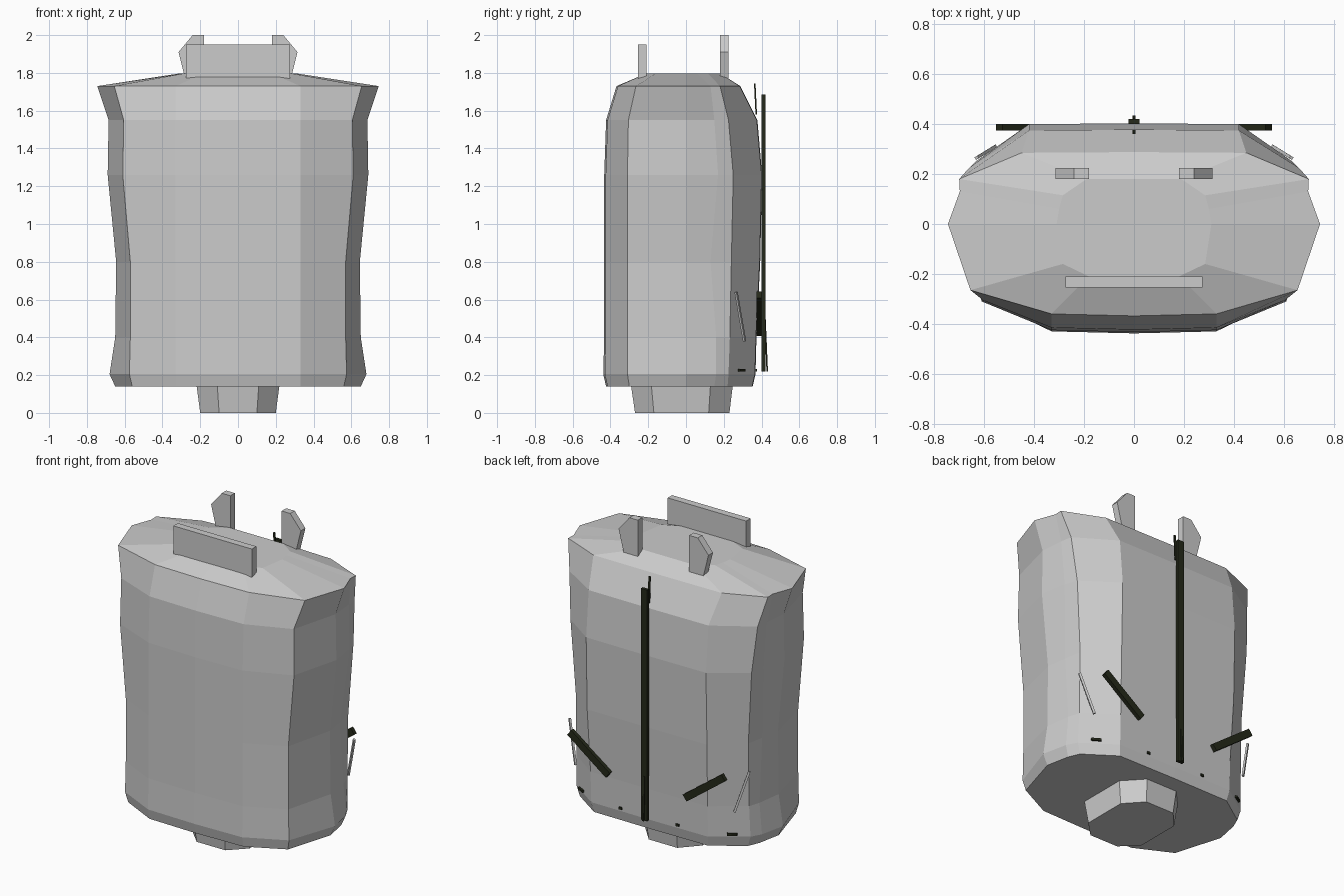
import bpy, bmesh
from mathutils import Vector

if "Cube" in bpy.data.objects:
    bpy.data.objects.remove(bpy.data.objects["Cube"])


def material(name, rgb):
    m = bpy.data.materials.new(name)
    m.diffuse_color = (*rgb, 1)
    m.use_nodes = True
    m.node_tree.nodes["Principled BSDF"].inputs["Base Color"].default_value = m.diffuse_color
    return m


GREY = material("light grey", (0.6, 0.6, 0.6))
DARK = material("dark olive", (0.018, 0.022, 0.01))


def finish(bm, name, mat):
    bmesh.ops.recalc_face_normals(bm, faces=bm.faces)
    me = bpy.data.meshes.new(name)
    bm.to_mesh(me)
    bm.free()
    me.materials.append(mat)
    ob = bpy.data.objects.new(name, me)
    bpy.context.collection.objects.link(ob)
    return ob


def loft(name, rings, mat):
    """Skin a list of closed rings and cap both ends."""
    bm = bmesh.new()
    rows = [[bm.verts.new(p) for p in r] for r in rings]
    n = len(rows[0])
    for a, b in zip(rows, rows[1:]):
        for i in range(n):
            j = (i + 1) % n
            bm.faces.new((a[i], a[j], b[j], b[i]))
    bm.faces.new(rows[0])
    bm.faces.new(rows[-1])
    return finish(bm, name, mat)


def mirrored(half, z):
    """Ring from a half outline that starts and ends on x = 0."""
    left = [(-x, y) for x, y in half[-2:0:-1]]
    return [(x, y, z) for x, y in half + left]


def bar(name, a, b, width, depth, mat, out=(0, 1, 0)):
    """Flat bar from a to b, with its thickness along out."""
    a, b = Vector(a), Vector(b)
    d = (b - a).normalized()
    side = d.cross(Vector(out)).normalized()
    o = side.cross(d).normalized()
    corners = [side * (s * width / 2) + o * (t * depth / 2)
               for s, t in ((-1, -1), (1, -1), (1, 1), (-1, 1))]
    return loft(name, [[p + c for c in corners] for p in (a, b)], mat)


# Torso: z, front y, front corner x/y, side x, side-back y, back corner x/y, back x/y
LEVELS = [
    (0.14, -0.42, 0.56, -0.30, 0.65, 0.15, 0.59, 0.22, 0.40, 0.35),
    (0.205, -0.435, 0.575, -0.31, 0.68, 0.16, 0.61, 0.225, 0.41, 0.365),
    (0.40, -0.43, 0.57, -0.31, 0.65, 0.16, 0.605, 0.232, 0.41, 0.37),
    (0.80, -0.43, 0.57, -0.31, 0.645, 0.13, 0.605, 0.24, 0.42, 0.39),
    (1.26, -0.43, 0.61, -0.31, 0.69, 0.17, 0.635, 0.25, 0.42, 0.40),
    (1.55, -0.42, 0.605, -0.305, 0.685, 0.15, 0.66, 0.225, 0.42, 0.375),
    (1.73, -0.365, 0.655, -0.265, 0.745, 0.13, 0.70, 0.18, 0.45, 0.285),
]
rings = []
for z, fy, cx, cy, sx, sy, bx, by, kx, ky in LEVELS:
    half = [(0, fy - 0.003), (0.33, fy + 0.005), (cx, cy), (sx, 0),
            ((sx + bx) / 2 - (0.025 if z > 1.7 else 0), sy), (bx, by), (kx, ky), (0, ky + 0.003)]
    rings.append(mirrored(half, z))
# flat shoulder top
rings.append(mirrored([(0, -0.21), (0.18, -0.21), (0.285, -0.16), (0.31, 0),
                       (0.30, 0.06), (0.285, 0.115), (0.19, 0.18), (0, 0.18)], 1.797))
loft("torso", rings, GREY)

# Waist peg
peg = [(0, -0.27), (0.10, -0.27), (0.20, -0.17), (0.20, 0.12), (0.10, 0.23), (0, 0.23)]
loft("waist_peg", [mirrored([(x, y) for x, y in peg], 0),
                   mirrored([(x * 1.1, y * 1.08) for x, y in peg], 0.15)], GREY)

# Collar front plate
bar("collar_front", (0, -0.232, 1.75), (0, -0.232, 1.95), 0.55, 0.045, GREY)

# Mirrored parts
tab = [(0.18, 2.0), (0.24, 2.0), (0.315, 1.91), (0.28, 1.77), (0.18, 1.77)]
for s, side in ((1, "right"), (-1, "left")):
    loft("collar_tab_" + side,
         [[(s * x, y, z) for x, z in tab] for y in (0.18, 0.225)], GREY)
    bar("pocket_slit_" + side, (s * 0.54, 0.387, 0.625), (s * 0.27, 0.387, 0.425),
        0.045, 0.025, DARK)
    bar("seam_" + side, (s * 0.63, 0.265, 0.64), (s * 0.557, 0.31, 0.38),
        0.014, 0.012, GREY, (s * 0.5, 0.85, 0))
    bar("hem_mark_" + side, (s * 0.555, 0.28, 0.225), (s * 0.505, 0.31, 0.225),
        0.014, 0.012, DARK, (s * 0.5, 0.85, 0))
    bar("hem_dot_" + side, (s * 0.19, 0.37, 0.225), (s * 0.21, 0.37, 0.225),
        0.014, 0.012, DARK)

# Zip strip with thin end pieces
bar("zip", (0, 0.411, 0.22), (0, 0.411, 1.685), 0.044, 0.02, DARK)
bar("zip_top", (0, 0.372, 1.58), (0, 0.364, 1.745), 0.012, 0.008, DARK)
bar("zip_bottom", (0, 0.418, 0.50), (0, 0.43, 0.22), 0.012, 0.008, DARK)
